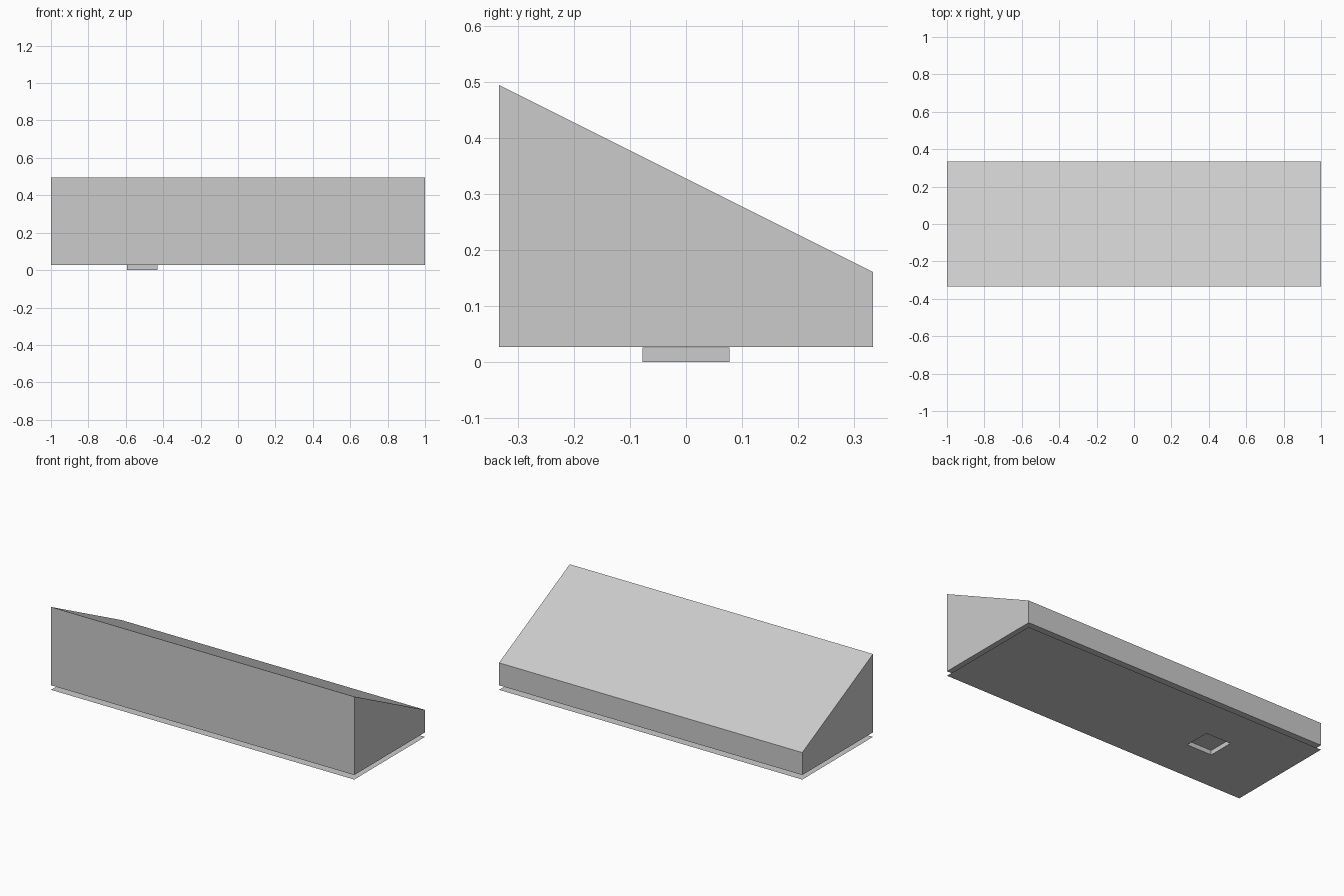
import bpy, bmesh

if "Cube" in bpy.data.objects:
    bpy.data.objects.remove(bpy.data.objects["Cube"])

HX, HY, GAP = 1.0, 0.333, 0.027
FRONT_Z, BACK_Z = 0.494, 0.161


def finish(bm, name):
    mesh = bpy.data.meshes.new(name)
    bm.to_mesh(mesh)
    bm.free()
    obj = bpy.data.objects.new(name, mesh)
    bpy.context.collection.objects.link(obj)
    return obj


# Wedge body: side profile extruded along x
bm = bmesh.new()
profile = [(-HY, GAP), (HY, GAP), (HY, BACK_Z), (-HY, FRONT_Z)]
side = bm.faces.new([bm.verts.new((-HX, y, z)) for y, z in profile])
ext = bmesh.ops.extrude_face_region(bm, geom=[side])
moved = [v for v in ext["geom"] if isinstance(v, bmesh.types.BMVert)]
bmesh.ops.translate(bm, verts=moved, vec=(2 * HX, 0, 0))
bmesh.ops.recalc_face_normals(bm, faces=bm.faces)
finish(bm, "wedge_body")

# Thin base sheet, facing down, with a square opening
bm = bmesh.new()
xs = [-HX, -0.594, -0.43, HX]
ys = [-HY, -0.078, 0.078, HY]
grid = [[bm.verts.new((x, y, 0)) for y in ys] for x in xs]
for i in range(3):
    for j in range(3):
        if (i, j) != (1, 1):
            bm.faces.new((grid[i][j], grid[i][j + 1],
                          grid[i + 1][j + 1], grid[i + 1][j]))

# Shallow pocket rising from the opening to the body
rim = [grid[1][1], grid[2][1], grid[2][2], grid[1][2]]
top = [bm.verts.new((v.co.x, v.co.y, GAP - 0.0005)) for v in rim]
for k in range(4):
    n = (k + 1) % 4
    bm.faces.new((rim[k], rim[n], top[n], top[k]))
bm.faces.new(top)
finish(bm, "base_sheet")
